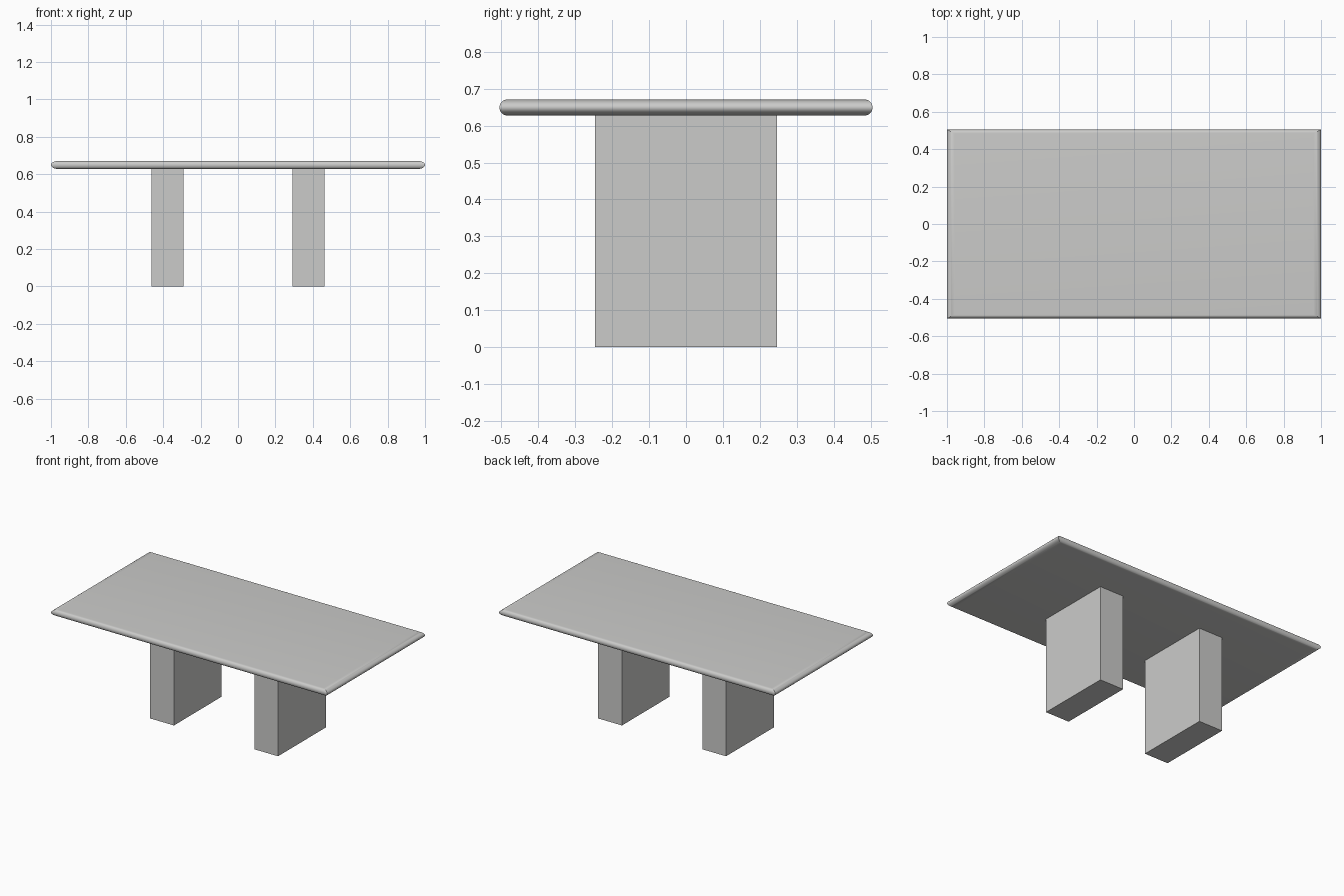
import bpy, bmesh, math

if "Cube" in bpy.data.objects:
    bpy.data.objects.remove(bpy.data.objects["Cube"])

grey = bpy.data.materials.new("light grey")
grey.diffuse_color = (0.6, 0.6, 0.59, 1)
grey.use_nodes = True
grey.node_tree.nodes["Principled BSDF"].inputs["Base Color"].default_value = grey.diffuse_color


def add_object(name, bm):
    bmesh.ops.recalc_face_normals(bm, faces=bm.faces)
    mesh = bpy.data.meshes.new(name)
    bm.to_mesh(mesh)
    bm.free()
    mesh.materials.append(grey)
    obj = bpy.data.objects.new(name, mesh)
    bpy.context.collection.objects.link(obj)
    return obj


# Tabletop: mitred rectangular rings following a bullnose edge
HALF_X, HALF_Y, Z_MID, HALF_Z = 1.0, 0.505, 0.649, 0.0215
ROUND_X, ROUND_Y, STEPS = 0.04, 0.021, 16
bm = bmesh.new()
rings = []
for i in range(STEPS + 1):
    a = -math.pi / 2 + math.pi * i / STEPS
    x = HALF_X - ROUND_X * (1 - math.cos(a))
    y = HALF_Y - ROUND_Y * (1 - math.cos(a))
    z = Z_MID + HALF_Z * math.sin(a)
    rings.append([bm.verts.new((sx * x, sy * y, z))
                  for sx, sy in ((-1, -1), (1, -1), (1, 1), (-1, 1))])
for low, high in zip(rings, rings[1:]):
    for j in range(4):
        k = (j + 1) % 4
        bm.faces.new((low[j], low[k], high[k], high[j]))
bm.faces.new(rings[0][::-1])
bm.faces.new(rings[-1])
top = add_object("tabletop", bm)
bpy.context.view_layer.objects.active = top
top.select_set(True)
bpy.ops.object.shade_smooth_by_angle(angle=math.radians(30))
top.select_set(False)

# Two slab legs
for side, name in ((-1, "left_leg"), (1, "right_leg")):
    bm = bmesh.new()
    bmesh.ops.create_cube(bm, size=1)
    bmesh.ops.scale(bm, vec=(0.172, 0.494, 0.63), verts=bm.verts)
    bmesh.ops.translate(bm, vec=(side * 0.377, 0, 0.315), verts=bm.verts)
    add_object(name, bm)
